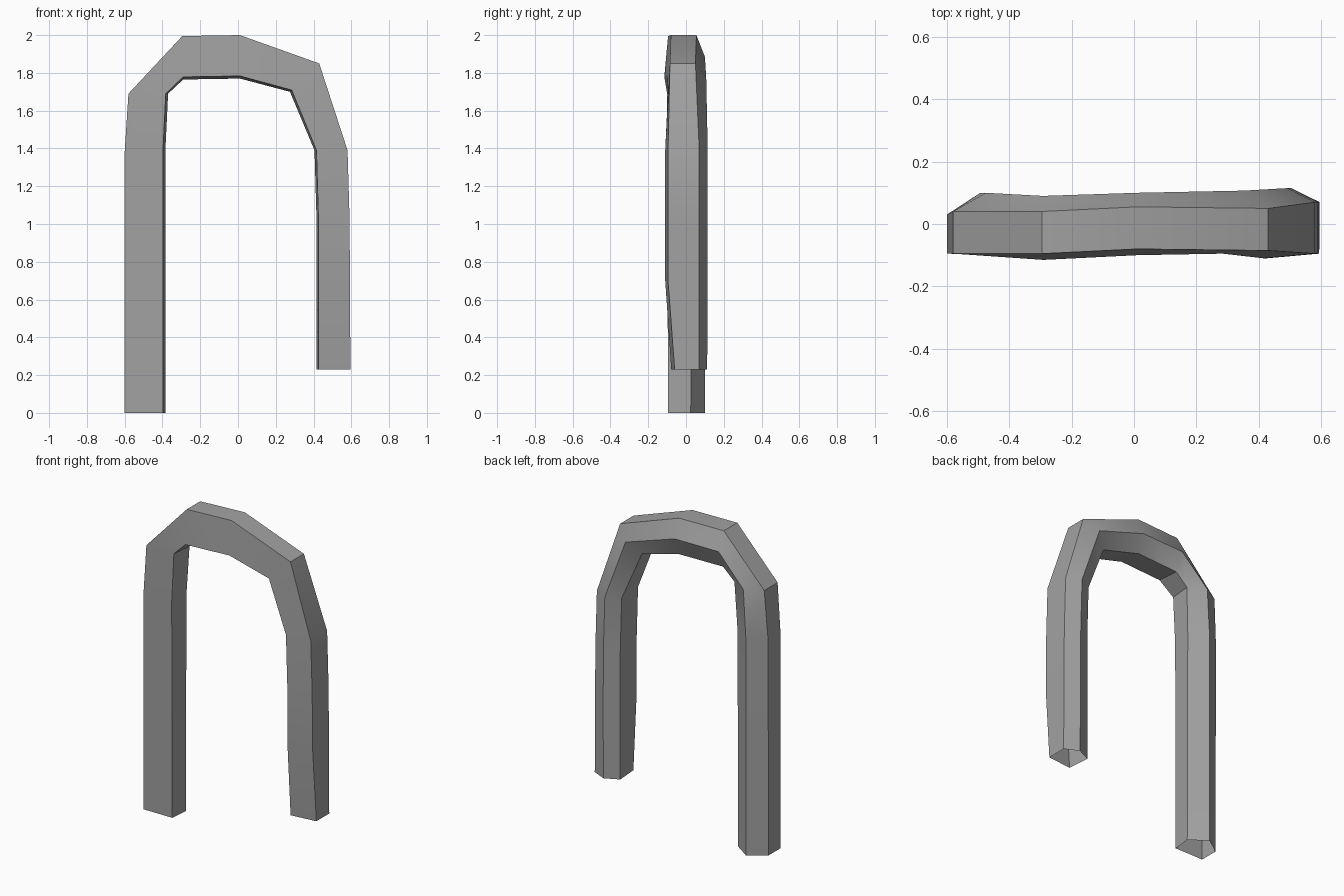
import bpy
import bmesh

cube = bpy.data.objects.get("Cube")
if cube:
    bpy.data.objects.remove(cube, do_unlink=True)

metal = bpy.data.materials.new("dull grey metal")
metal.use_nodes = True
colour = (0.36, 0.36, 0.36, 1)
metal.diffuse_color = colour
metal.node_tree.nodes["Principled BSDF"].inputs["Base Color"].default_value = colour

# Stations along the bent bar: outer (x, z), inner (x, z), then the depths of
# the outer front edge, inner front edge, side edge and back ridge
stations = [
    ((-.60, 0), (-.385, 0), -.095, -.095, .025, .10),
    ((-.60, 1.38), (-.385, 1.38), -.095, -.10, .03, .10),
    ((-.58, 1.69), (-.37, 1.69), -.095, -.10, .04, .10),
    ((-.295, 1.995), (-.29, 1.765), -.095, -.115, .04, .09),
    ((.01, 2.0), (.01, 1.77), -.08, -.10, .055, .10),
    ((.43, 1.85), (.275, 1.70), -.085, -.095, .05, .107),
    ((.58, 1.39), (.405, 1.39), -.095, -.11, .07, .115),
    ((.59, 1.05), (.415, 1.05), -.095, -.11, .07, .115),
    ((.593, .70), (.415, .70), -.095, -.11, .07, .115),
    ((.595, .23), (.415, .23), -.06, -.078, .07, .112),
]


def mix(a, b, t):
    return a[0] + (b[0] - a[0]) * t, a[1] + (b[1] - a[1]) * t


def section(bm, outer, inner, front_out, front_in, side, ridge):
    """Five-sided section: flat front, two sides and a ridged back."""
    corners = [(outer, front_out), (mix(inner, outer, .06), front_in),
               (inner, side), (mix(outer, inner, .5), ridge), (outer, side)]
    return [bm.verts.new((p[0], y, p[1])) for p, y in corners]


# Bent bar, open at both feet
bm = bmesh.new()
rings = [section(bm, *s) for s in stations]
for a, b in zip(rings, rings[1:]):
    for i in range(len(a)):
        j = (i + 1) % len(a)
        bm.faces.new((a[i], a[j], b[j], b[i]))
bmesh.ops.recalc_face_normals(bm, faces=bm.faces)
mesh = bpy.data.meshes.new("shackle_bar")
bm.to_mesh(mesh)
bm.free()
mesh.materials.append(metal)
bar = bpy.data.objects.new("shackle_bar", mesh)
bpy.context.collection.objects.link(bar)

# Soft bends, crisp long edges
bpy.context.view_layer.objects.active = bar
bar.select_set(True)
bpy.ops.object.shade_smooth_by_angle(angle=0.52)
